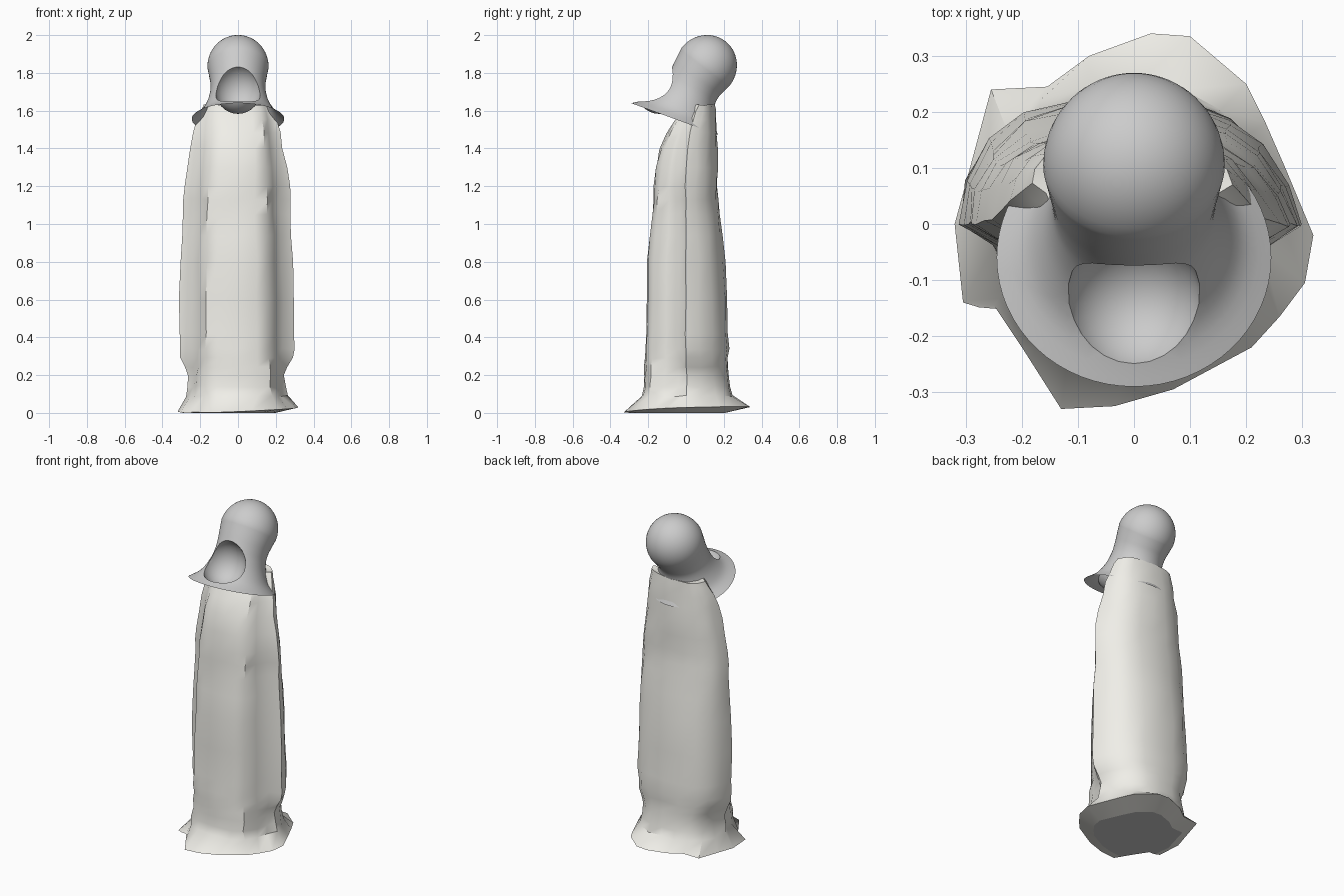
import bpy, bmesh, random
from math import sin, cos, pi, radians
from mathutils import Vector

if "Cube" in bpy.data.objects:
    bpy.data.objects.remove(bpy.data.objects["Cube"])

random.seed(4)


def loft(name, rings, cap_start=None, cap_end=None):
    """Skin closed rings of points; caps are optional centre points."""
    bm = bmesh.new()
    loops = [[bm.verts.new(p) for p in ring] for ring in rings]
    n = len(loops[0])
    for a, b in zip(loops, loops[1:]):
        for i in range(n):
            j = (i + 1) % n
            bm.faces.new((a[i], a[j], b[j], b[i]))
    for loop, tip in ((loops[0], cap_start), (loops[-1], cap_end)):
        if tip is not None:
            c = bm.verts.new(tip)
            for i in range(n):
                bm.faces.new((loop[i], loop[(i + 1) % n], c))
    bmesh.ops.recalc_face_normals(bm, faces=bm.faces)
    me = bpy.data.meshes.new(name)
    bm.to_mesh(me)
    bm.free()
    ob = bpy.data.objects.new(name, me)
    bpy.context.collection.objects.link(ob)
    return ob


def smooth(ob, angle):
    bpy.ops.object.select_all(action='DESELECT')
    ob.select_set(True)
    bpy.context.view_layer.objects.active = ob
    bpy.ops.object.shade_smooth_by_angle(angle=radians(angle))


def spline(rows, steps):
    """Catmull-Rom through rows of numbers."""
    out = []
    for i in range(len(rows) - 1):
        p = [rows[max(0, min(len(rows) - 1, i + k))] for k in (-1, 0, 1, 2)]
        for s in range(steps):
            t = s / steps
            out.append([b + 0.5 * t * (c - a + t * (2 * a - 5 * b + 4 * c - d + t * (3 * (b - c) + d - a)))
                        for a, b, c, d in zip(*p)])
    return out + [list(rows[-1])]


# Robe: ragged hem, then sections with a ridge along each arm
hem = [(-.035, -.325), (.07, -.295), (.21, -.22), (.26, -.165), (.305, -.105),
       (.32, -.02), (.27, .1), (.235, .18), (.2, .25), (.1, .335),
       (.03, .34), (-.08, .3), (-.155, .245), (-.255, .24), (-.29, .11),
       (-.32, 0), (-.305, -.14), (-.25, -.145), (-.2, -.22), (-.13, -.33)]


def robe_section(z, w, b, yf, yt, yb):
    f = lambda t: yt + (yf - yt) * t
    k = lambda t: yt + (yb - yt) * t
    front = [(.5 * b, f(.97)), (.82 * b, f(.84)), (b, f(.5)), (b + .4 * (w - b), f(.18)), (w, yt)]
    right = front + [(.92 * w, k(.32)), (.77 * w, k(.62)), (.58 * w, k(.83)), (.33 * w, k(.96))]
    left = front + [(.96 * w, k(.36)), (.84 * w, k(.66)), (.63 * w, k(.88)), (.33 * w, k(.98))]
    pts = [(0, yf)] + [(x * .98, y) for x, y in right] + [(0, yb)] + [(-x * 1.03, y) for x, y in reversed(left)]
    j = lambda: random.uniform(-.005, .005)
    return [(x + j(), y + j(), z + j()) for x, y in pts]


sections = [(.09, .265, .22, -.23, 0, .25), (.2, .252, .21, -.22, 0, .224),
            (.29, .293, .205, -.218, 0, .224), (.42, .303, .2, -.214, 0, .224),
            (.8, .293, .2, -.206, 0, .205), (1.05, .285, .19, -.18, 0, .175),
            (1.2, .278, .185, -.172, 0, .165), (1.4, .243, .175, -.138, .01, .168),
            (1.55, .21, .16, -.06, .04, .16), (1.63, .18, .14, .0, .07, .15)]
base_ring = [(x * .76 - .045, y * .74 - .045, 0) for x, y in hem]
rings = [base_ring, [(x, y, .018 + .035 * (x + y)) for x, y in hem]]
rings += [robe_section(*s) for s in spline(sections, 2)]
robe = loft("robe", rings, cap_end=(0, .09, 1.61))
smooth(robe, 40)
cloth = bpy.data.materials.new("pale_cloth")
cloth.diffuse_color = (.87, .86, .81, 1)
cloth.use_nodes = True
cloth.node_tree.nodes["Principled BSDF"].inputs["Base Color"].default_value = cloth.diffuse_color
robe.data.materials.append(cloth)

# Grey base plate under the robe
base = loft("base_plate", [base_ring], cap_start=(-.045, -.045, 0))
base.data.flip_normals()
if base.data.polygons[0].normal.z > 0:
    base.data.flip_normals()

# Hood: circular rings on a leaning centre line (y, z, tilt, radius)
SEG = 64


def hood_ring(y, z, tilt, r):
    a = radians(tilt)
    return [(r * cos(t), y + r * sin(t) * cos(a), z - r * sin(t) * sin(a))
            for t in (2 * pi * i / SEG for i in range(SEG))]


path = [(-.06, 1.556, 20, .245), (-.035, 1.593, 20, .195), (-.005, 1.645, 22, .163),
        (.022, 1.7, 26, .147), (.046, 1.745, 30, .146), (.073, 1.788, 35, .153),
        (.105, 1.834, 38, .162)]
rings = [hood_ring(*p) for p in spline(path, 4)]
ax = Vector((0, sin(radians(38)), cos(radians(38))))
centre, R, H = Vector((0, .105, 1.834)), .162, .169
for i in range(1, 12):
    a = i * pi / 24
    c = centre + ax * H * sin(a)
    rings.append(hood_ring(c.y, c.z, 38, R * cos(a)))
under = Vector((0, -.13, 1.37))
hood = loft("hood", rings, cap_start=under, cap_end=centre + ax * H)

# Face hollow: sphere cut from the hood, leaving a bowl
bpy.ops.mesh.primitive_uv_sphere_add(segments=24, ring_count=16, radius=.125, location=(0, -.142, 1.718))
cutter = bpy.context.object
cutter.name = "face_cutter"
cutter.scale.z = 1.08
cutter.hide_render = True
mod = hood.modifiers.new("face_hollow", 'BOOLEAN')
mod.operation, mod.object, mod.solver = 'DIFFERENCE', cutter, 'EXACT'
bpy.context.view_layer.objects.active = hood
bpy.ops.object.modifier_apply(modifier=mod.name)
bpy.data.objects.remove(cutter)

# Open the underside of the hood
bm = bmesh.new()
bm.from_mesh(hood.data)
bmesh.ops.delete(bm, geom=[v for v in bm.verts if (v.co - under).length < .005], context='VERTS')
bm.to_mesh(hood.data)
bm.free()
smooth(hood, 35)
